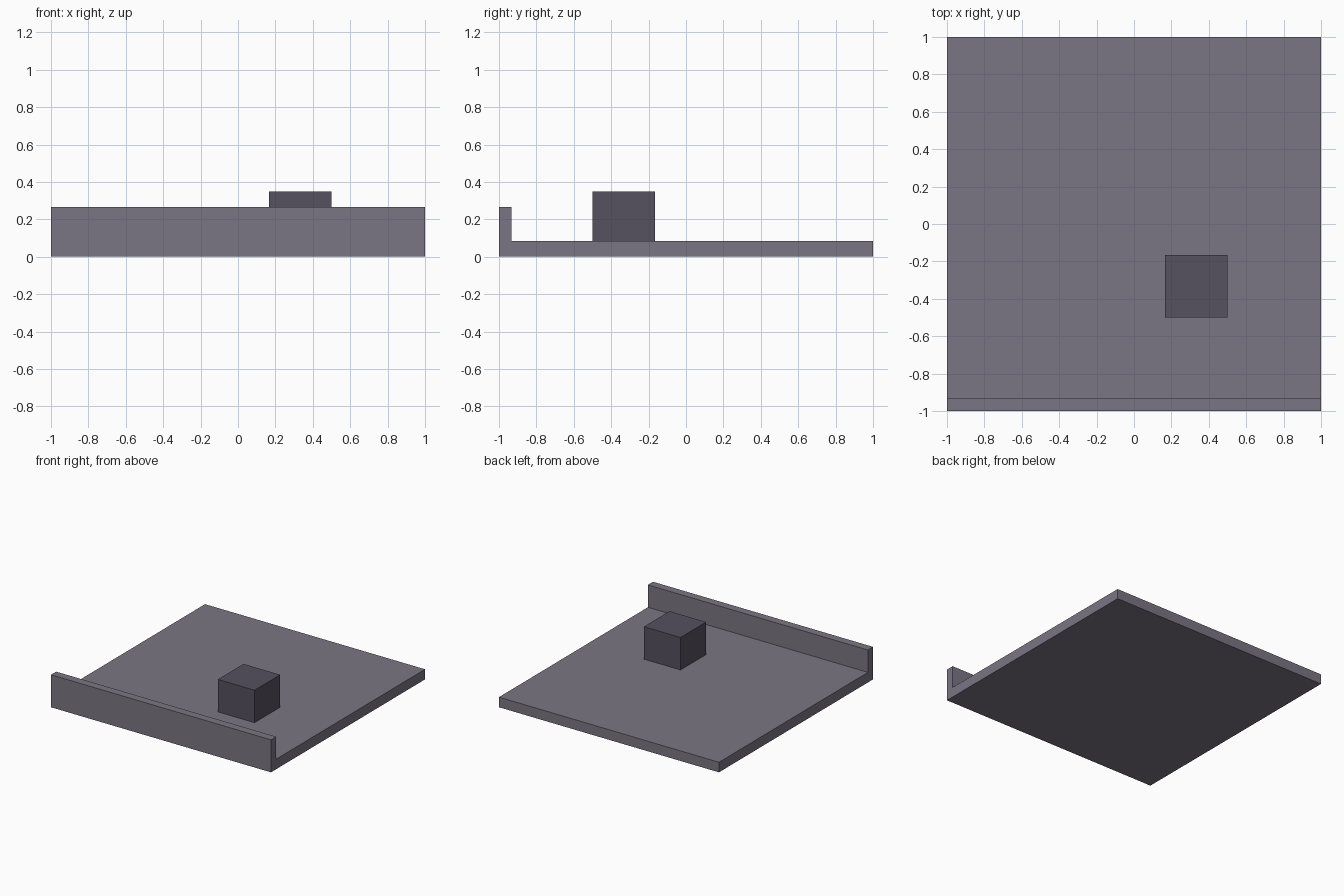
import bpy

if "Cube" in bpy.data.objects:
    bpy.data.objects.remove(bpy.data.objects["Cube"])


def material(name, rgb):
    m = bpy.data.materials.new(name)
    m.diffuse_color = (*rgb, 1.0)
    m.use_nodes = True
    m.node_tree.nodes["Principled BSDF"].inputs["Base Color"].default_value = m.diffuse_color
    return m


def extrude_x(name, profile, x0, x1, mat):
    """Solid made by sweeping a (y, z) profile along x."""
    n = len(profile)
    verts = [(x, y, z) for x in (x0, x1) for y, z in profile]
    faces = [tuple(reversed(range(n))), tuple(range(n, 2 * n))]
    faces += [(i, (i + 1) % n, (i + 1) % n + n, i + n) for i in range(n)]
    mesh = bpy.data.meshes.new(name)
    mesh.from_pydata(verts, [], faces)
    mesh.materials.append(mat)
    obj = bpy.data.objects.new(name, mesh)
    bpy.context.collection.objects.link(obj)
    return obj


grey = material("warm grey", (0.198, 0.181, 0.227))
dark_grey = material("dark grey", (0.093, 0.082, 0.115))

FLOOR, WALL, TOP = 0.083, 0.267, 0.35

# Floor slab with a low wall along the front edge, as one L profile
extrude_x("floor_with_front_wall",
          [(-1, 0), (1, 0), (1, FLOOR), (-0.933, FLOOR), (-0.933, WALL), (-1, WALL)],
          -1, 1, grey)

# Block standing on the floor
extrude_x("block",
          [(-0.5, FLOOR), (-0.167, FLOOR), (-0.167, TOP), (-0.5, TOP)],
          0.167, 0.5, dark_grey)
